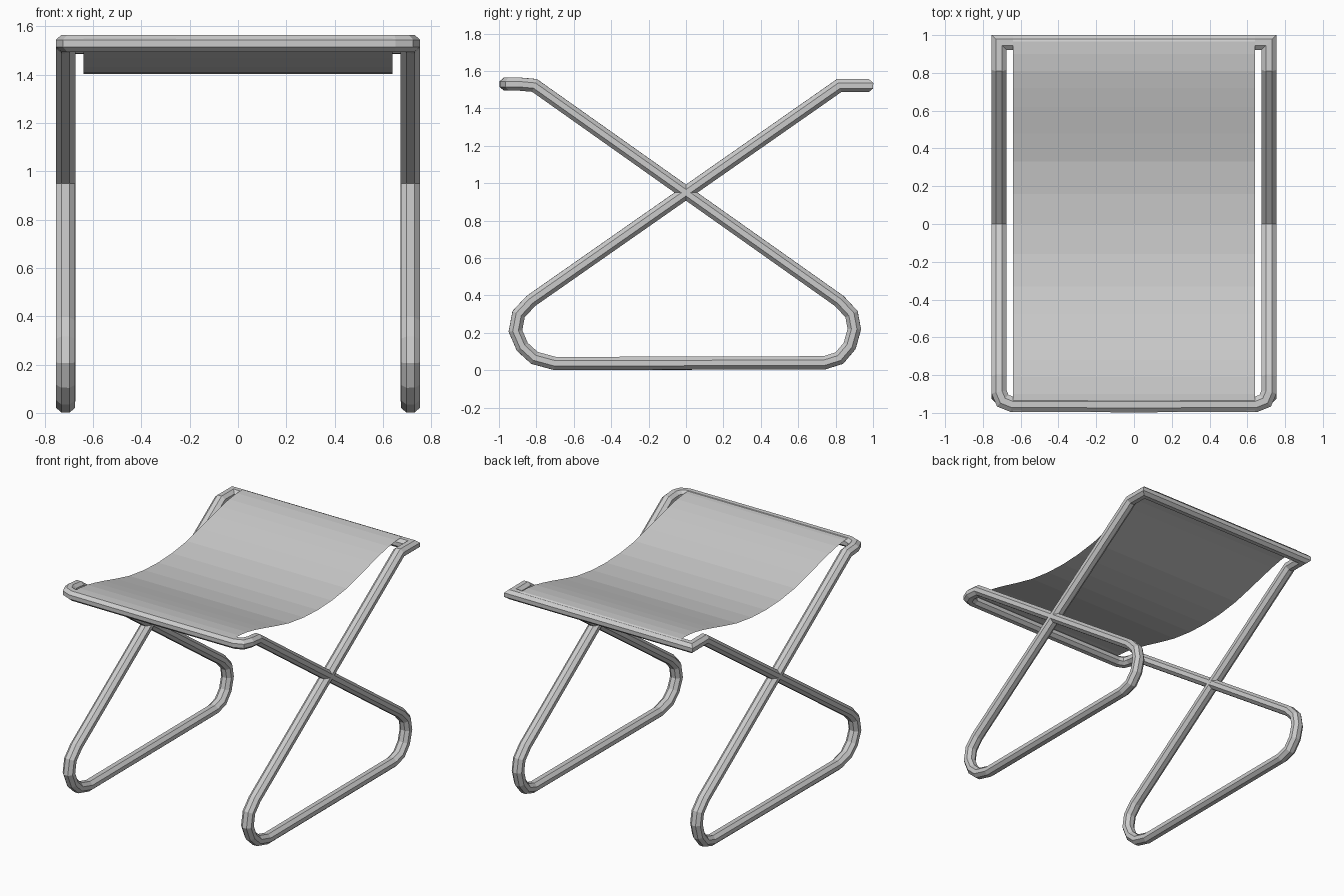
import bpy, bmesh, math
from mathutils import Vector

if "Cube" in bpy.data.objects:
    bpy.data.objects.remove(bpy.data.objects["Cube"])


def finish(name, bm):
    mesh = bpy.data.meshes.new(name)
    bmesh.ops.recalc_face_normals(bm, faces=bm.faces)
    bm.to_mesh(mesh)
    bm.free()
    ob = bpy.data.objects.new(name, mesh)
    bpy.context.collection.objects.link(ob)
    return ob


def sweep(name, path, half_w, half_h, sides=8):
    """Mitred open tube that starts along +x."""
    pts = [Vector(p) for p in path]
    bm = bmesh.new()
    k = 1 / math.cos(math.pi / sides)
    ring = []
    for i in range(sides):
        a = 2 * math.pi * (i + 0.5) / sides
        ring.append(pts[0] + Vector((0, math.cos(a) * half_w * k, math.sin(a) * half_h * k)))
    rings = [[bm.verts.new(p) for p in ring]]
    for i in range(1, len(pts)):
        d = (pts[i] - pts[i - 1]).normalized()
        n = d
        if i < len(pts) - 1:
            n = (d + (pts[i + 1] - pts[i]).normalized()).normalized()
        # slide every corner along the tube onto the mitre plane
        ring = [p + d * ((pts[i] - p).dot(n) / d.dot(n)) for p in ring]
        rings.append([bm.verts.new(p) for p in ring])
    for a, b in zip(rings, rings[1:]):
        for j in range(sides):
            m = (j + 1) % sides
            bm.faces.new((a[j], a[m], b[m], b[j]))
    return finish(name, bm)


# Bent tube frame: right half, from front bar centre to back bar centre
X = 0.714
side = [(-0.81, 1.523), (0.0, 0.95),
        (0.82, 0.37), (0.885, 0.30), (0.90, 0.22), (0.875, 0.13), (0.82, 0.065), (0.74, 0.04),
        (-0.70, 0.036), (-0.81, 0.066), (-0.875, 0.125), (-0.912, 0.21), (-0.895, 0.30), (-0.83, 0.37),
        (0.0, 0.95), (0.82, 1.523)]
path = [(0, -0.957, 1.53), (0.645, -0.955, 1.53), (0.695, -0.935, 1.53), (X, -0.89, 1.53)]
path += [(X, y, z) for y, z in side]
path += [(X, 0.961, 1.522), (0, 0.961, 1.522)]
frame = sweep("tube_frame", path, 0.04, 0.035)
mirror = frame.modifiers.new("mirror", 'MIRROR')
mirror.use_clip = True

# Sagging fabric seat, hooked over both bars
half = [(0, 1.402), (0.16, 1.409), (0.33, 1.432), (0.48, 1.469), (0.62, 1.507),
        (0.72, 1.532), (0.81, 1.551), (0.90, 1.561), (0.965, 1.562), (0.993, 1.548)]
profile = [(-y, z) for y, z in reversed(half[1:])] + half
bm = bmesh.new()
rows = [[bm.verts.new((x, y, z)) for x in (-0.64, 0.64)] for y, z in profile]
for a, b in zip(rows, rows[1:]):
    bm.faces.new((a[0], a[1], b[1], b[0]))
finish("fabric_seat", bm)
